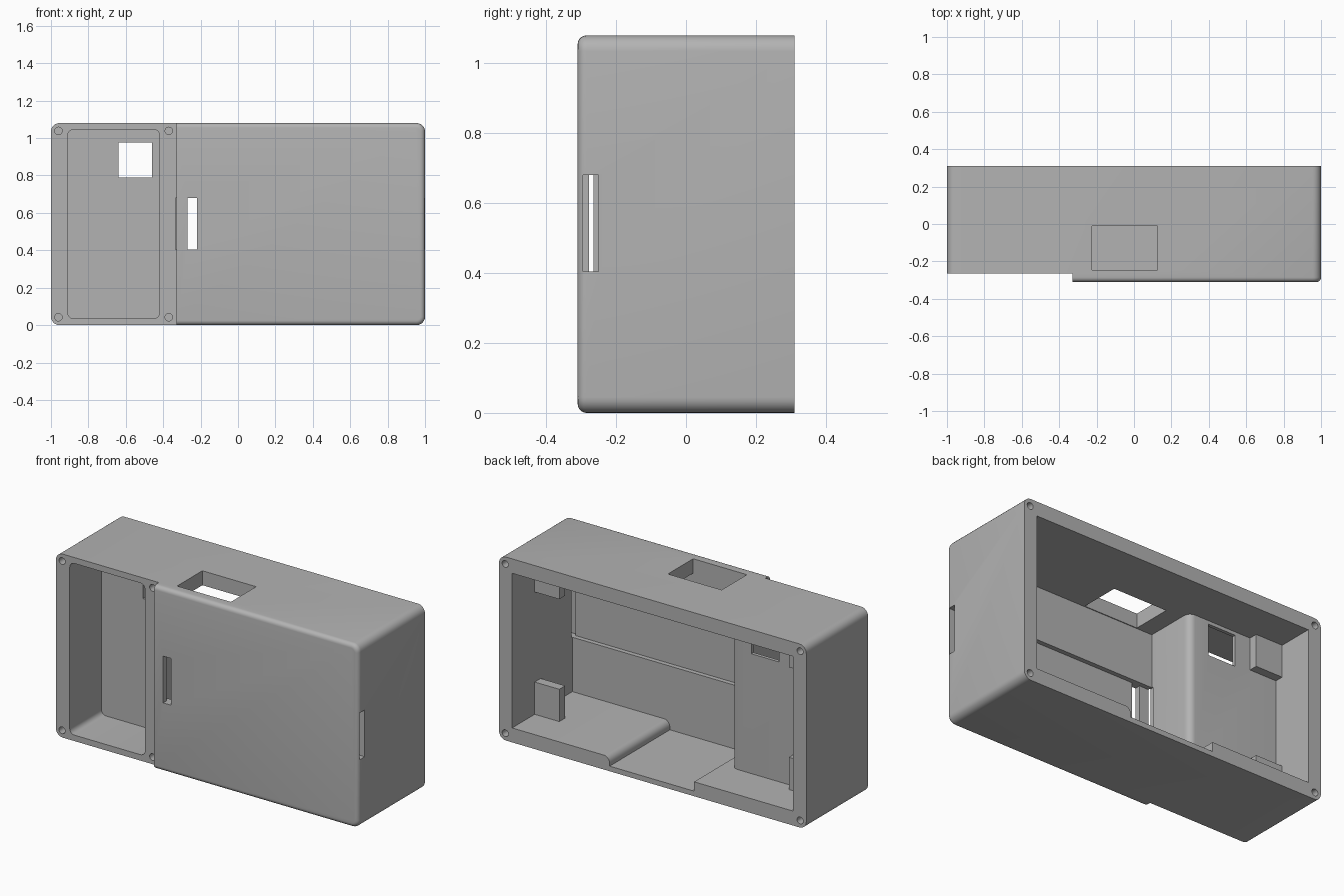
import bpy, bmesh, math
from mathutils import Vector

if "Cube" in bpy.data.objects:
    bpy.data.objects.remove(bpy.data.objects["Cube"], do_unlink=True)

grey = bpy.data.materials.new("grey_plastic")
grey.use_nodes = True
GREY = (0.45, 0.45, 0.45, 1)
grey.diffuse_color = GREY
grey.node_tree.nodes["Principled BSDF"].inputs["Base Color"].default_value = GREY


def finish(name, bm):
    bmesh.ops.recalc_face_normals(bm, faces=bm.faces)
    mesh = bpy.data.meshes.new(name)
    bm.to_mesh(mesh)
    bm.free()
    mesh.materials.append(grey)
    ob = bpy.data.objects.new(name, mesh)
    bpy.context.collection.objects.link(ob)
    return ob


def bevel(bm, edges, r, n=6):
    bmesh.ops.bevel(bm, geom=edges, offset=r, segments=n, profile=0.5, affect='EDGES')


def prism(name, pts, lo, hi, axis, round_at=None, r=0.0):
    """Extrude a profile along y (points are x, z) or z (points are x, y)."""
    bm = bmesh.new()
    put = (lambda p, t: (p[0], t, p[1])) if axis == 'y' else (lambda p, t: (p[0], p[1], t))
    face = bm.faces.new([bm.verts.new(put(p, lo)) for p in pts])
    ext = bmesh.ops.extrude_face_region(bm, geom=[face])
    new = [v for v in ext["geom"] if isinstance(v, bmesh.types.BMVert)]
    bmesh.ops.translate(bm, verts=new, vec=Vector(put((0, 0), hi - lo)))
    if round_at:
        k = 1 if axis == 'y' else 2
        along = [e for e in bm.edges
                 if abs(e.verts[0].co[k] - e.verts[1].co[k]) > 1e-4
                 and round_at(e.verts[0].co)]
        bevel(bm, along, r)
    return bm


def rect(x0, x1, z0, z1):
    return [(x0, z0), (x1, z0), (x1, z1), (x0, z1)]


def box(name, x, y, z):
    return finish(name, prism(name, rect(*x, *z), *y, 'y'))


def cylinder(name, x, z, y0, y1, r=0.02):
    pts = [(x + r * math.cos(i * math.tau / 24), z + r * math.sin(i * math.tau / 24))
           for i in range(24)]
    return finish(name, prism(name, pts, y0, y1, 'y'))


# Outer shell: rounded corners along its depth and a rounded front rim
H, FRONT, BACK = 1.08, -0.31, 0.31
bm = prism("housing", rect(-1, 1, 0, H), FRONT, BACK, 'y', lambda c: True, 0.045)
bevel(bm, [e for e in bm.edges if all(v.co.y < FRONT + 1e-4 for v in e.verts)], 0.025, 5)
housing = finish("housing", bm)

cutters = []
# Lowered front section
cutters.append(box("front_step", (-1.2, -0.33), (-0.5, -0.265), (-0.2, 1.3)))
# Main cavity, leaving the pocket block with a rounded corner
outline = [(-0.33, -0.25), (0.915, -0.25), (0.915, 0.4), (-0.915, 0.4),
           (-0.915, 0.05), (-0.33, 0.05)]
cutters.append(finish("cavity", prism(
    "cavity", outline, 0.085, 0.995, 'z',
    lambda c: abs(c.x + 0.33) < 1e-4 and abs(c.y - 0.05) < 1e-4, 0.04)))
# Shallow floor channel with a rounded lip
lip = [(0.32 - 0.04 * math.cos(a), 0.046 + 0.04 * math.sin(a))
       for a in [i * math.pi / 12 for i in range(7)]]
channel = [(-0.27, 0.03), (0.28, 0.03)] + lip + [(0.32, 0.1), (-0.27, 0.1)]
cutters.append(finish("floor_channel", prism("floor_channel", channel, -0.25, 0.4, 'y')))
# Front pocket and its window
cutters.append(finish("pocket", prism(
    "pocket", rect(-0.91, -0.42, 0.035, 1.045), -0.4, 0.03, 'y', lambda c: True, 0.03)))
cutters.append(box("pocket_window", (-0.64, -0.46), (-0.05, 0.15), (0.79, 0.975)))
# Strap channel, side slot and front slot
slot_z = (0.405, 0.68)
cutters.append(box("strap_channel", (-0.335, 0.95), (-0.277, -0.24), slot_z))
cutters.append(box("side_slot", (0.915, 1.1), (-0.295, -0.25), slot_z))
cutters.append(box("front_slot", (-0.27, -0.22), (-0.4, -0.24), slot_z))
# Top opening
cutters.append(box("top_opening", (-0.225, 0.125), (-0.245, -0.01), (0.9, 1.2)))
# Screw holes
for z in (0.042, 1.038):
    for x in (-0.96, -0.37):
        cutters.append(cylinder("front_screw_hole", x, z, -0.4, -0.12))
    for x in (-0.96, 0.96):
        cutters.append(cylinder("back_screw_hole", x, z, 0.15, 0.4))

for c in cutters:
    c.hide_render = True
    mod = housing.modifiers.new(c.name, 'BOOLEAN')
    mod.operation, mod.solver, mod.object = 'DIFFERENCE', 'EXACT', c

# Bake the cuts and drop the cutters
bpy.context.view_layer.update()
cut = bpy.data.meshes.new_from_object(
    housing.evaluated_get(bpy.context.evaluated_depsgraph_get()))
housing.modifiers.clear()
housing.data = cut
for c in cutters:
    bpy.data.objects.remove(c, do_unlink=True)
cut.materials.clear()
cut.materials.append(grey)
cut.polygons.foreach_set("material_index", [0] * len(cut.polygons))

# Mounting lugs in the four inner corners
for side, x in (("left", (0.755, 0.92)), ("right", (-0.92, -0.74))):
    for level, z in (("lower", (0.08, 0.275)), ("upper", (0.805, 1.0))):
        box(f"{side}_{level}_lug", x, (0.045, 0.1), z)

bpy.ops.object.select_all(action='DESELECT')
housing.select_set(True)
bpy.context.view_layer.objects.active = housing
bpy.ops.object.shade_smooth_by_angle(angle=math.radians(30))
